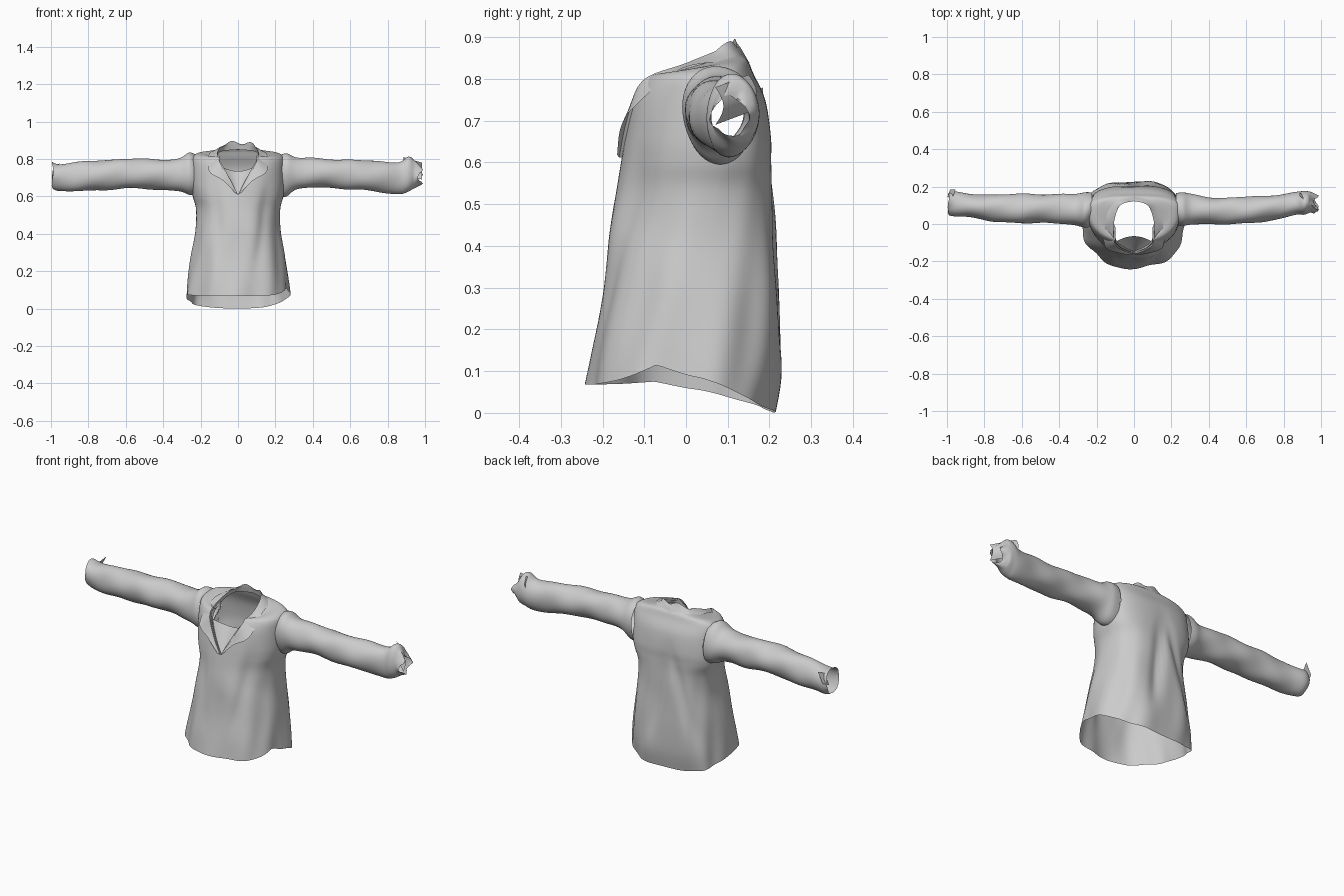
import bpy, bmesh, random
from math import sin, cos, pi, asin, exp

if "Cube" in bpy.data.objects:
    bpy.data.objects.remove(bpy.data.objects["Cube"])

random.seed(4)


def smooth_rows(keys, n):
    """Catmull-Rom resampling of a list of equal-length tuples."""
    out = []
    for i in range(len(keys) - 1):
        p0, p1 = keys[max(i - 1, 0)], keys[i]
        p2, p3 = keys[i + 1], keys[min(i + 2, len(keys) - 1)]
        for k in range(n):
            t = k / n
            out.append(tuple(0.5 * (2 * b + (c - a) * t + (2 * a - 5 * b + 4 * c - d) * t * t
                                    + (3 * b - a - 3 * c + d) * t ** 3)
                             for a, b, c, d in zip(p0, p1, p2, p3)))
    return out + [tuple(keys[-1])]


def sheet(name, rows, drop=None):
    """Surface through a grid of points; faces where drop(centre) is true are left out."""
    bm = bmesh.new()
    grid = [[bm.verts.new(p) for p in row] for row in rows]
    for a, b in zip(grid, grid[1:]):
        for j in range(len(a) - 1):
            bm.faces.new((a[j], a[j + 1], b[j + 1], b[j]))
    bmesh.ops.remove_doubles(bm, verts=bm.verts, dist=0.0003)
    if drop:
        bad = [f for f in bm.faces if drop(f.calc_center_median())]
        bmesh.ops.delete(bm, geom=bad, context='FACES')
    bmesh.ops.recalc_face_normals(bm, faces=bm.faces)
    me = bpy.data.meshes.new(name)
    bm.to_mesh(me)
    bm.free()
    ob = bpy.data.objects.new(name, me)
    bpy.context.collection.objects.link(ob)
    bpy.context.view_layer.objects.active = ob
    ob.select_set(True)
    bpy.ops.object.shade_smooth_by_angle(angle=0.7)
    ob.select_set(False)
    return ob


def power(v, e):
    return (1 if v >= 0 else -1) * abs(v) ** e


# torso: z, half width, front y, back y, y of widest point, neckline tilt
BODY = [(0.00, .275, -.238, .212, .01, 0), (0.10, .265, -.225, .228, .01, 0),
        (0.25, .248, -.203, .228, .02, 0), (0.42, .224, -.185, .217, .03, 0),
        (0.53, .222, -.166, .209, .05, 0), (0.60, .242, -.156, .206, .07, 0),
        (0.66, .250, -.146, .205, .07, 0), (0.75, .250, -.128, .190, .07, 0),
        (0.805, .246, -.105, .162, .075, .05), (0.825, .215, -.090, .150, .07, .13),
        (0.828, .16, -.080, .140, .05, .22), (0.833, .110, -.070, .130, .03, .28)]


def hem(a):
    s = sin(a)
    side = .115 if cos(a) > 0 else .075
    if s < -.3:
        t = (s + 1) / .7
        return .068 + (side - .068) * t * t
    t = (s + .3) / 1.3
    return side + (.001 - side) * t


def fold(x, z, cx, slope, depth, width):
    """Soft valley running up the cloth."""
    return -depth * exp(-((x - cx - slope * (z - .4)) / width) ** 2)


def torso_row(row):
    z, rx, yf, yb, yc, tilt = row
    w = .10 * min(max((z - .61) / .19, 0), 1)       # half width of the V opening
    d = asin(min(w / rx, .99) ** 1.1) if w else 0
    pts = []
    for j in range(121):
        a = -pi / 2 + d + (2 * pi - 2 * d) * j / 120
        front = sin(a) < 0
        n = 2.2 if front else 2.7
        x = rx * power(cos(a), 2 / n)
        y = yc + (yc - yf if front else yb - yc) * power(sin(a), 2 / n)
        low = max(0, 1 - z / .7)
        f = 1 + (.025 * sin(6 * a + 5 * z) + .014 * sin(11 * a - 8 * z)) * low
        f += .012 * sin(4 * a + 16 * z) * exp(-((z - .5) / .16) ** 2)
        mid = exp(-((z - .42) / .24) ** 4) * abs(sin(a))
        if not front:                                # long folds down the back
            f += mid * (fold(x, z, .03, -.15, .10, .035) + fold(x, z, -.13, .3, .07, .03))
        else:
            f += mid * (fold(x, z, .13, .12, .04, .03) + fold(x, z, -.10, -.1, .025, .03))
        zz = z + hem(a) * max(0, 1 - z / .45) + tilt * (y - .03)
        pts.append((x * f, yc + (y - yc) * f, zz))
    pts[-1] = (-pts[0][0], pts[0][1], pts[0][2]) if w else pts[0]
    return pts


def armhole(c):
    return abs(c.x) > .15 and ((c.y - .085) / .07) ** 2 + ((c.z - .71) / .085) ** 2 < 1


sheet("torso", [torso_row(r) for r in smooth_rows(BODY, 6)], armhole)

# sleeves: x, y min, y max, z min, z max
RIGHT = [(.225, -.005, .168, .60, .822), (.262, -.01, .168, .605, .832), (.32, -.003, .155, .638, .808),
         (.45, .0, .140, .648, .802), (.60, .002, .145, .638, .795), (.75, .022, .155, .625, .788),
         (.86, .048, .168, .612, .785), (.91, .048, .175, .625, .81), (.945, .06, .172, .645, .79),
         (.985, .06, .150, .665, .755)]
LEFT = [(-.225, -.005, .168, .60, .822), (-.262, -.02, .168, .605, .832), (-.32, -.01, .160, .630, .80),
        (-.45, .008, .160, .637, .80), (-.60, .003, .160, .643, .80), (-.75, .015, .158, .632, .792),
        (-.88, .035, .160, .628, .78), (-.96, .042, .172, .630, .775), (-.995, .048, .162, .642, .785)]


def sleeve(name, keys, fray, phase):
    rows = smooth_rows(keys, 6)
    out = []
    for i, (x, y0, y1, z0, z1) in enumerate(rows):
        end = max(0, (i - len(rows) + 9) / 8)        # crumpling grows toward the cuff
        ring = []
        for j in range(48):
            a = 2 * pi * j / 48
            f = 1 + .03 * sin(3 * a + 22 * x + phase) + .02 * sin(2 * a - 35 * x)
            f += fray * end * (sin(4 * a + phase) + .4 * sin(7 * a + 60 * x))
            dx = fray * end * .2 * (sin(3 * a + phase) + random.uniform(-.2, .2) - .8)
            ring.append((x + (dx if x > 0 else -dx), (y0 + y1) / 2 + (y1 - y0) / 2 * f * cos(a),
                         (z0 + z1) / 2 + (z1 - z0) / 2 * f * sin(a)))
        out.append(ring + ring[:1])
    sheet(name, out)


sleeve("right_sleeve", RIGHT, .07, 1.0)
sleeve("left_sleeve", LEFT, .02, 2.5)

# crumpled cuff flaps
sheet("right_cuff_flap", [[(.885 + .10 * u, .15 - .08 * u + .02 * sin(pi * v), .72 + .09 * v - .03 * u)
                           for u in [k / 8 for k in range(9)]] for v in [k / 6 for k in range(7)]])
sheet("left_cuff_flap", [[(-.998 + .03 * u + .015 * v, .145 + .04 * v, .70 + .06 * u + .02 * v)
                          for u in [k / 6 for k in range(7)]] for v in [k / 6 for k in range(7)]])

# inner facing that closes the bottom of the V
sheet("neck_facing", [[((.004 + .10 * t) * s, -.150 + .085 * t - .035 * t * s * s,
                        .605 + .13 * t + .035 * t * s * s)
                       for s in [k / 8 - 1 for k in range(17)]] for t in [k / 8 for k in range(9)]])

# collar: half lines from the V bottom round to the back centre
STAND = [(.004, -.145, .612), (.050, -.125, .685), (.095, -.085, .775), (.108, .01, .820),
         (.085, .105, .842), (.0, .130, .850)]
FOLD = [(.002, -.160, .612), (.055, -.142, .700), (.102, -.105, .795), (.108, .0, .838),
        (.075, .098, .878), (.0, .122, .890)]
FALL = [(.014, -.165, .618), (.080, -.156, .685), (.155, -.122, .735), (.155, -.01, .825),
        (.115, .120, .842), (.0, .152, .838)]


def round_neck(half):
    pts = smooth_rows(half, 6)
    return pts + [(-x, y, z) for x, y, z in reversed(pts[:-1])]


rows = []
lines = [round_neck(h) for h in (STAND, FOLD, FALL)]
for a, b in zip(lines, lines[1:]):
    for k in range(4):
        t = k / 4
        rows.append([tuple(p + (q - p) * t for p, q in zip(u, v)) for u, v in zip(a, b)])
rows.append(lines[-1])
rows[4] = [(x, y, z + (.010 * sin(60 * x + 3.6) if y > .08 else 0)) for x, y, z in rows[4]]
sheet("collar", rows)
